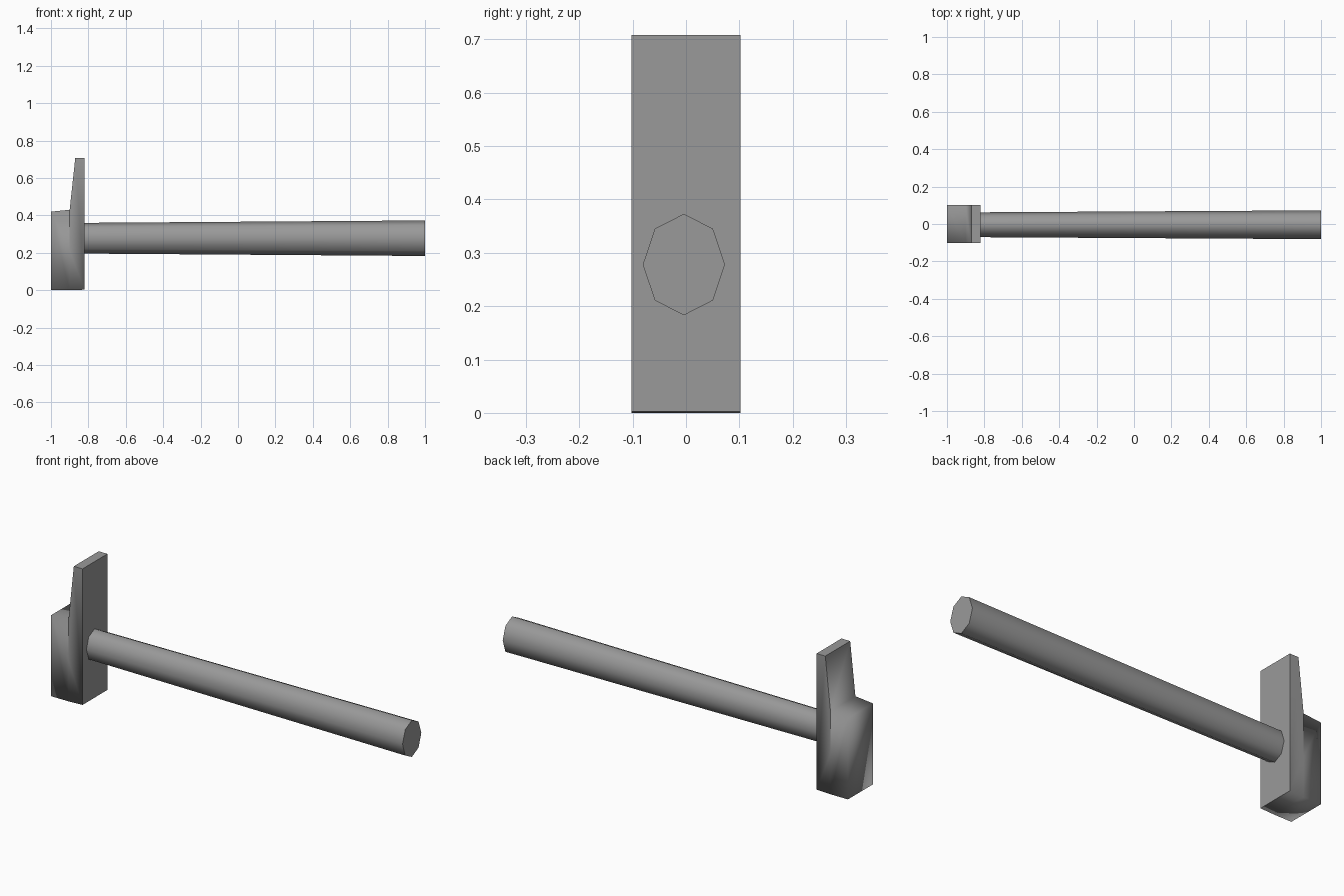
import bpy, bmesh
from math import radians
from mathutils import Matrix, Vector

cube = bpy.data.objects.get("Cube")
if cube:
    bpy.data.objects.remove(cube)

# Single grey colour for the whole tool
GREY = (0.32, 0.32, 0.32, 1)
grey = bpy.data.materials.new("grey_metal")
grey.use_nodes = True
grey.diffuse_color = GREY
grey.node_tree.nodes["Principled BSDF"].inputs["Base Color"].default_value = GREY


def finish(bm, name):
    bmesh.ops.recalc_face_normals(bm, faces=bm.faces[:])
    mesh = bpy.data.meshes.new(name)
    bm.to_mesh(mesh)
    bm.free()
    mesh.materials.append(grey)
    obj = bpy.data.objects.new(name, mesh)
    bpy.context.collection.objects.link(obj)
    return obj


# Hammer head: striking block plus tapered claw blade, extruded across y
HALF = 0.102
STEP, FRONT, BACK = -0.9, -0.82, -1.0
block = [(BACK, 0), (STEP, 0), (STEP, 0.21), (STEP, 0.43), (BACK, 0.42)]
blade = [(STEP, 0), (FRONT, 0.003), (FRONT, 0.708), (-0.87, 0.708),
         (STEP, 0.43), (STEP, 0.21)]
bm = bmesh.new()
for profile in (block, blade):
    sides = [[bm.verts.new((x, y, z)) for x, z in profile] for y in (-HALF, HALF)]
    for loop in sides:
        bm.faces.new(loop)
    for i, (x, z) in enumerate(profile):
        j = (i + 1) % len(profile)
        if x == STEP and profile[j][0] == STEP:
            continue  # inner join between block and blade stays open
        bm.faces.new((sides[0][i], sides[0][j], sides[1][j], sides[1][i]))
bmesh.ops.remove_doubles(bm, verts=bm.verts[:], dist=0.0005)
bmesh.ops.recalc_face_normals(bm, faces=bm.faces[:])
for face in bm.faces:
    face.smooth = True

# Crisp rims on the handle side, blade tip and step; soft elsewhere
for edge in bm.edges:
    a, b = (v.co for v in edge.verts)
    on_front = abs(a.x - FRONT) < 0.001 and abs(b.x - FRONT) < 0.001
    on_blade = max(a.z, b.z) > 0.6
    on_step = abs(a.x - STEP) < 0.001 and abs(b.x - STEP) < 0.001
    upper_step = on_step and min(a.z, b.z) > 0.2 and abs(a.y - b.y) < 0.001
    if on_front or on_blade or upper_step:
        edge.smooth = False
finish(bm, "hammer_head")

# Handle: eight-sided oval shaft that widens toward the grip end
bm = bmesh.new()
START, END = -0.84, 1.0
bmesh.ops.create_cone(bm, cap_ends=True, segments=8, radius1=0.082,
                      radius2=0.095, depth=END - START)
bmesh.ops.transform(
    bm, verts=bm.verts[:],
    matrix=Matrix.Translation(Vector(((START + END) / 2, -0.004, 0.278)))
    @ Matrix.Diagonal((1, 0.81, 1, 1))
    @ Matrix.Rotation(radians(90), 4, "Y"))
handle = finish(bm, "handle")
bpy.ops.object.select_all(action="DESELECT")
handle.select_set(True)
bpy.context.view_layer.objects.active = handle
bpy.ops.object.shade_smooth_by_angle(angle=radians(60))
